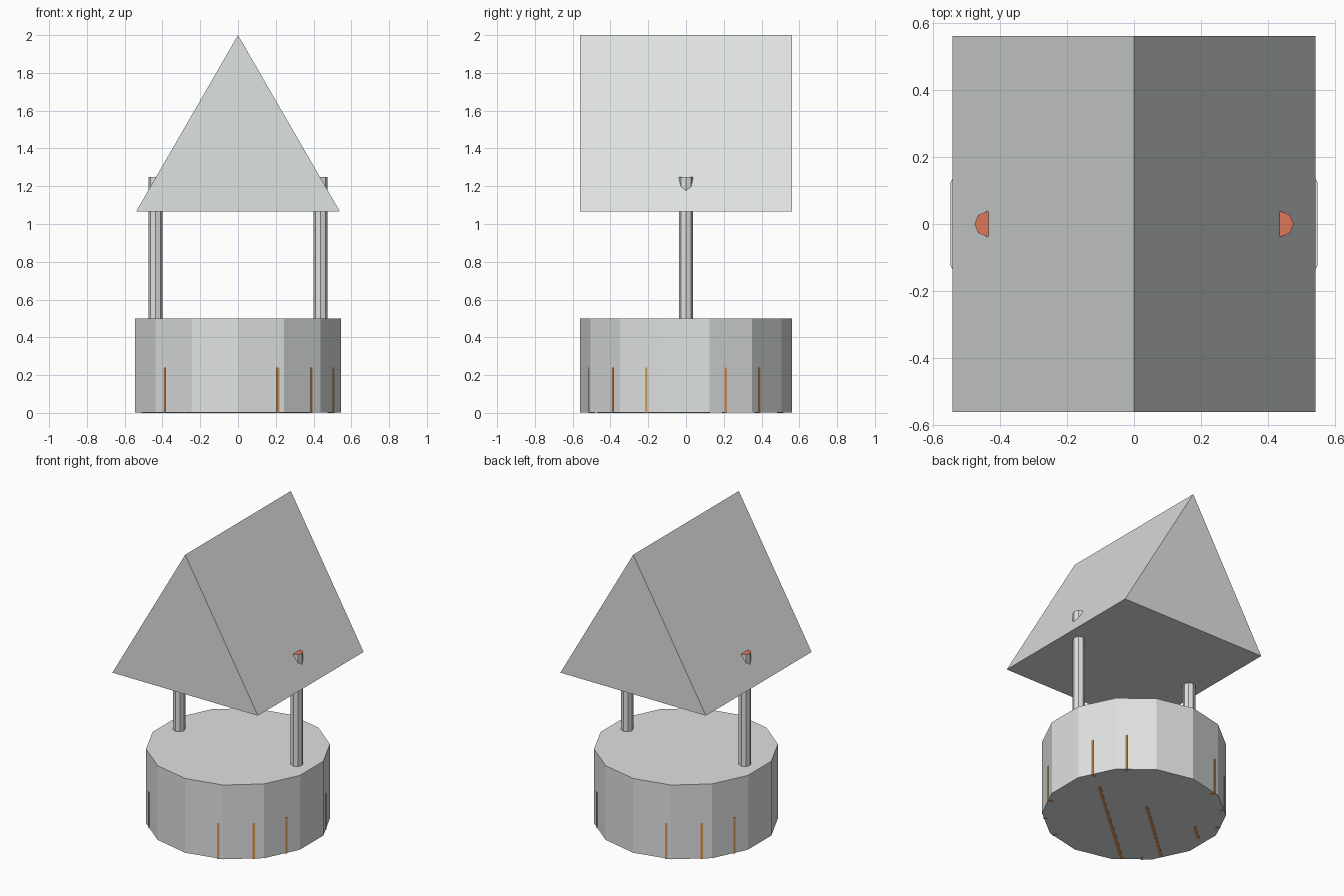
import bpy, bmesh, math
from mathutils import Vector

if "Cube" in bpy.data.objects:
    bpy.data.objects.remove(bpy.data.objects["Cube"])


def material(name, rgb):
    m = bpy.data.materials.new(name)
    m.diffuse_color = (*rgb, 1)
    m.use_nodes = True
    m.node_tree.nodes["Principled BSDF"].inputs["Base Color"].default_value = m.diffuse_color
    return m


GREY = material("pale_grey", (0.73, 0.76, 0.75))
RED = material("brick_red", (0.72, 0.19, 0.10))
BROWN = material("wood_brown", (0.72, 0.32, 0.10))


def prism(name, outline, vec, mats):
    """Extrude a closed outline of 3D points along vec."""
    bm = bmesh.new()
    face = bm.faces.new([bm.verts.new(p) for p in outline])
    ext = bmesh.ops.extrude_face_region(bm, geom=[face], use_keep_orig=True)
    verts = [g for g in ext["geom"] if isinstance(g, bmesh.types.BMVert)]
    bmesh.ops.translate(bm, verts=verts, vec=vec)
    bmesh.ops.recalc_face_normals(bm, faces=bm.faces)
    me = bpy.data.meshes.new(name)
    bm.to_mesh(me)
    bm.free()
    ob = bpy.data.objects.new(name, me)
    for m in mats:
        me.materials.append(m)
    bpy.context.collection.objects.link(ob)
    return ob


def ring(cx, r, n, z, turn=0.0):
    return [(cx + r * math.cos(turn + math.tau * i / n),
             r * math.sin(turn + math.tau * i / n), z) for i in range(n)]


def strip(name, a, b, width, height):
    """Thin upright plate standing on z = 0 between two floor points."""
    a, b = Vector((*a, 0)), Vector((*b, 0))
    side = Vector((0, 0, 1)).cross(b - a).normalized() * width / 2
    return prism(name, [a - side, b - side, b + side, a + side],
                 (0, 0, height), [BROWN])


# Round well base, 14 flat sides
R = 0.56
prism("well_base", ring(0, R, 14, 0.002, math.pi / 2), (0, 0, 0.498), [GREY])

# Two posts with red ends poking out through the roof
for side, x in (("left", -0.437), ("right", 0.437)):
    post = prism(side + "_post", ring(x, 0.038, 8, 0.45), (0, 0, 0.80), [GREY, RED])
    for f in post.data.polygons:
        if f.normal.z > 0.9:
            f.material_index = 1

# Gable roof
prism("roof", [(-0.54, -0.56, 1.065), (0.54, -0.56, 1.065), (0, -0.56, 2.0)],
      (0, 1.12, 0), [GREY])

# Thin upright slats showing at the wall of the base
for deg in (-135, -67.5, -45, -22.5, 22.5, 45, 112.5, 135, 157.5):
    t = math.radians(deg)
    # distance to the flat wall in this direction
    off = (t - math.pi / 2) % (math.tau / 14) - math.pi / 14
    d = R * math.cos(math.pi / 14) / math.cos(off)
    u = Vector((math.cos(t), math.sin(t)))
    strip("wall_slat", u * (d - 0.03), u * (d + 0.003), 0.014, 0.24)

# Slats showing on the underside
for a, b in (((0.377, 0.12), (-0.287, -0.46)),
             ((0.0, 0.12), (-0.455, -0.285)),
             ((-0.38, 0.12), (-0.49, 0.025))):
    strip("floor_slat", a, b, 0.02, 0.004)
